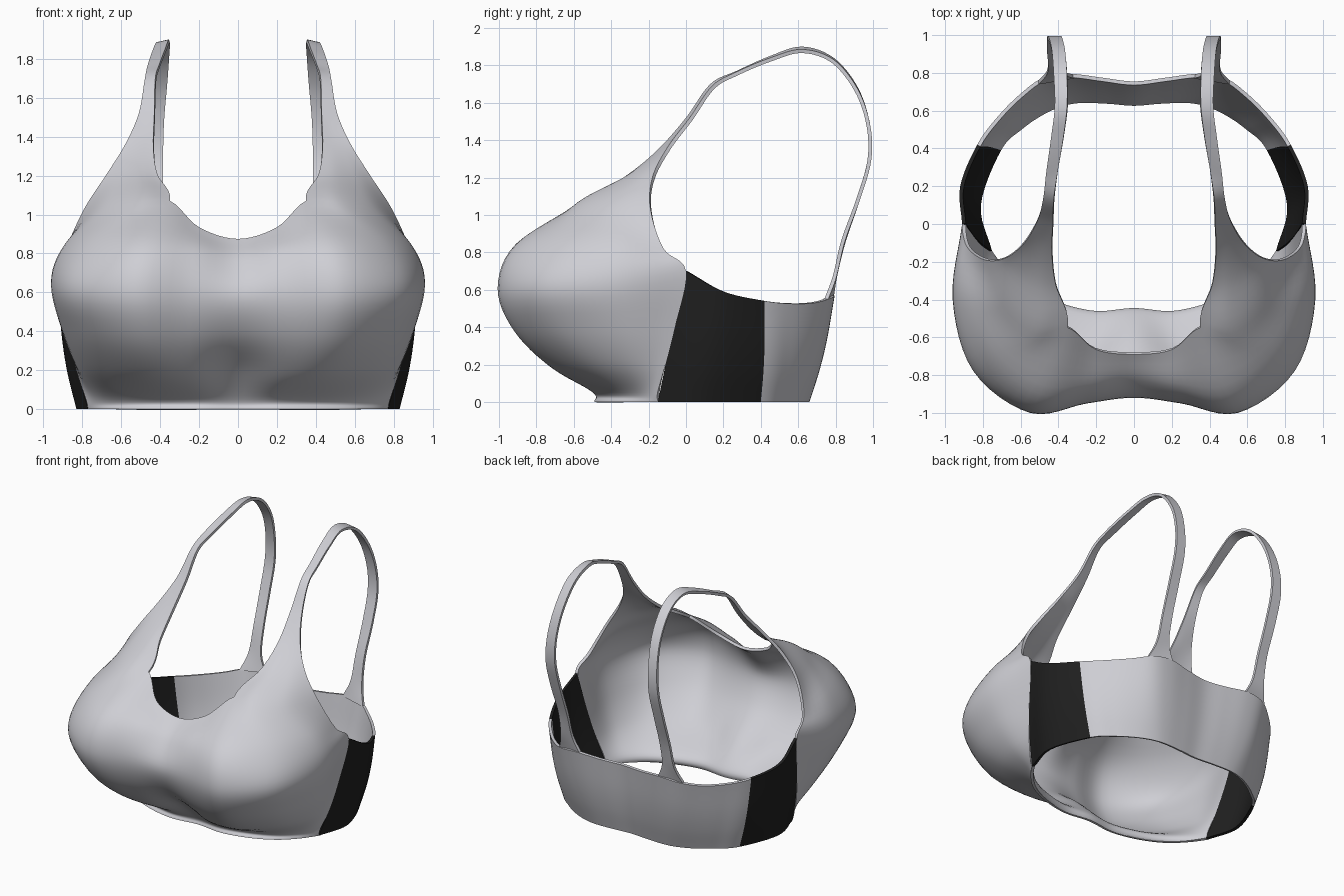
import bpy
from mathutils import Vector

STEPS = 6          # samples per control span
FABRIC = 0.02      # cloth thickness

default_cube = bpy.data.objects.get("Cube")
if default_cube:
    bpy.data.objects.remove(default_cube, do_unlink=True)


def make_material(name, colour):
    material = bpy.data.materials.new(name)
    material.use_nodes = True
    material.diffuse_color = colour
    shader = next(n for n in material.node_tree.nodes if n.type == "BSDF_PRINCIPLED")
    shader.inputs["Base Color"].default_value = colour
    shader.inputs["Roughness"].default_value = 0.8
    return material


grey_fabric = make_material("light grey fabric", (0.62, 0.62, 0.66, 1))
black_fabric = make_material("black fabric", (0.014, 0.014, 0.014, 1))


def ghost_point(end, neighbour):
    """Point beyond the end of a curve; mirrored where it meets the centre line."""
    if end.x == 0 and neighbour.x != 0:
        return Vector((-neighbour.x, neighbour.y, neighbour.z))
    return 2 * end - neighbour


def spline(points):
    """Smooth curve passing through every control point."""
    padded = [ghost_point(points[0], points[1]), *points,
              ghost_point(points[-1], points[-2])]
    samples = []
    for a, b, c, d in zip(padded, padded[1:], padded[2:], padded[3:]):
        for step in range(STEPS):
            t = step / STEPS
            samples.append(b + t / 2 * ((c - a)
                           + t * (2 * a - 5 * b + 4 * c - d)
                           + t * t * (3 * b - a - 3 * c + d)))
    samples.append(points[-1].copy())
    return samples


def skin_columns(columns):
    """Rows of a smooth surface; short columns stop early at the neckline."""
    curves = [spline(column) for column in columns]
    height = max(len(curve) for curve in curves)
    return [spline([curve[i] for curve in curves if i < len(curve)])
            for i in range(height)]


def build_cloth(name, rows, black_spans=0):
    """Mesh half of a panel, mirror it and give it thickness."""
    vertices, indices, faces, slots = [], [], [], []
    for row in rows:
        indices.append(range(len(vertices), len(vertices) + len(row)))
        vertices.extend(row)
    for lower, upper in zip(indices, indices[1:]):
        width = min(len(lower), len(upper))
        lower, upper = lower[-width:], upper[-width:]
        for k in range(width - 1):
            faces.append((lower[k], lower[k + 1], upper[k + 1], upper[k]))
            slots.append(1 if k < black_spans * STEPS else 0)
    mesh = bpy.data.meshes.new(name)
    mesh.from_pydata(vertices, [], faces)
    mesh.materials.append(grey_fabric)
    mesh.materials.append(black_fabric)
    for polygon, slot in zip(mesh.polygons, slots):
        polygon.material_index = slot
    panel = bpy.data.objects.new(name, mesh)
    bpy.context.collection.objects.link(panel)

    mirror = panel.modifiers.new("mirror", "MIRROR")
    mirror.merge_threshold = 0.001
    solidify = panel.modifiers.new("cloth thickness", "SOLIDIFY")
    solidify.thickness = FABRIC
    solidify.offset = -1
    bpy.ops.object.select_all(action="DESELECT")
    panel.select_set(True)
    bpy.context.view_layer.objects.active = panel
    for modifier in list(panel.modifiers):
        bpy.ops.object.modifier_apply(modifier=modifier.name)
    bpy.ops.object.shade_smooth_by_angle(angle=0.8)
    return panel


# Front cups: rows from the hem up to the neckline, centre to side seam
hem = [(0, -.47, 0), (.2, -.49, 0), (.4, -.45, 0),
       (.57, -.37, 0), (.69, -.26, 0), (.77, -.15, 0)]
hem_top = [(x * 1.015, y * 1.015, .05) for x, y, z in hem]
cup_rows = [
    hem,
    hem_top,
    [(0, -.62, .2), (.24, -.7, .18), (.48, -.71, .19),
     (.7, -.55, .2), (.81, -.32, .2), (.83, -.11, .2)],
    [(0, -.83, .38), (.25, -.88, .38), (.53, -.91, .38),
     (.79, -.71, .4), (.9, -.37, .4), (.87, -.06, .4)],
    [(0, -.92, .58), (.25, -.95, .6), (.55, -1, .61),
     (.85, -.78, .62), (.96, -.4, .64), (.91, 0, .7)],
    [(0, -.83, .76), (.23, -.87, .81), (.5, -.9, .85),
     (.76, -.7, .85), (.89, -.4, .84), (.885, -.12, .82)],
    [(0, -.69, .875), (.2, -.665, .935), (.35, -.55, 1.07),
     (.52, -.58, 1.06), (.69, -.44, 1.04), (.79, -.19, 1.03)],
]
shoulder_row = [(.415, -.32, 1.21), (.5, -.31, 1.21), (.6, -.26, 1.2), (.68, -.18, 1.2)]

# Straps: inner and outer edge, over the shoulder and down to the back
strap_edges = [
    ((.435, -.15, 1.35), (.58, -.1, 1.36)),
    ((.43, 0, 1.52), (.51, .02, 1.52)),
    ((.425, .13, 1.7), (.48, .14, 1.69)),
    ((.405, .27, 1.77), (.465, .27, 1.765)),
    ((.375, .45, 1.85), (.44, .45, 1.84)),
    ((.355, .62, 1.9), (.42, .62, 1.885)),
    ((.355, .79, 1.84), (.425, .79, 1.83)),
    ((.365, .92, 1.68), (.435, .92, 1.67)),
    ((.38, .985, 1.48), (.45, .985, 1.48)),
    ((.385, .99, 1.29), (.46, .99, 1.29)),
    ((.385, .93, 1.08), (.46, .93, 1.08)),
    ((.38, .855, .86), (.455, .85, .86)),
    ((.37, .81, .68), (.465, .805, .67)),
    ((.32, .79, .56), (.51, .757, .54)),
]
front_rows = [[Vector(p) for p in row] for row in cup_rows + [shoulder_row]]
for inner, outer in strap_edges:
    front_rows.append([Vector(inner).lerp(Vector(outer), k / 3) for k in range(4)])

front_columns = [[row[k] for row in front_rows if len(row) + k >= 6 and k < 2 and len(row) == 6]
                 for k in range(2)]
front_columns += [[row[k - 6] for row in front_rows] for k in range(2, 6)]
build_cloth("front_cups_and_straps", skin_columns(front_columns))

# Side and back wings: bottom edge and top edge, side seam to centre back
wing_bottom = [(.77, -.15), (.83, .1), (.72, .4), (.6, .52), (.48, .6),
               (.37, .645), (.27, .66), (.13, .655), (0, .645)]
wing_top = [(.91, 0, .7), (.92, .2, .59), (.83, .42, .54), (.72, .57, .525),
            (.6, .69, .53), (.48, .775, .555), (.34, .795, .57),
            (.17, .775, .555), (0, .755, .55)]
wing_columns = []
for low, high in zip(wing_bottom, wing_top):
    low, high = Vector((*low, 0)), Vector(high)
    column = [low]
    for share in (.3, .6):
        point = low.lerp(high, share)
        column.append(Vector((point.x * 1.02, point.y * 1.02, point.z)))
    wing_columns.append(column + [high])
build_cloth("side_and_back_wings", skin_columns(wing_columns), black_spans=2)
